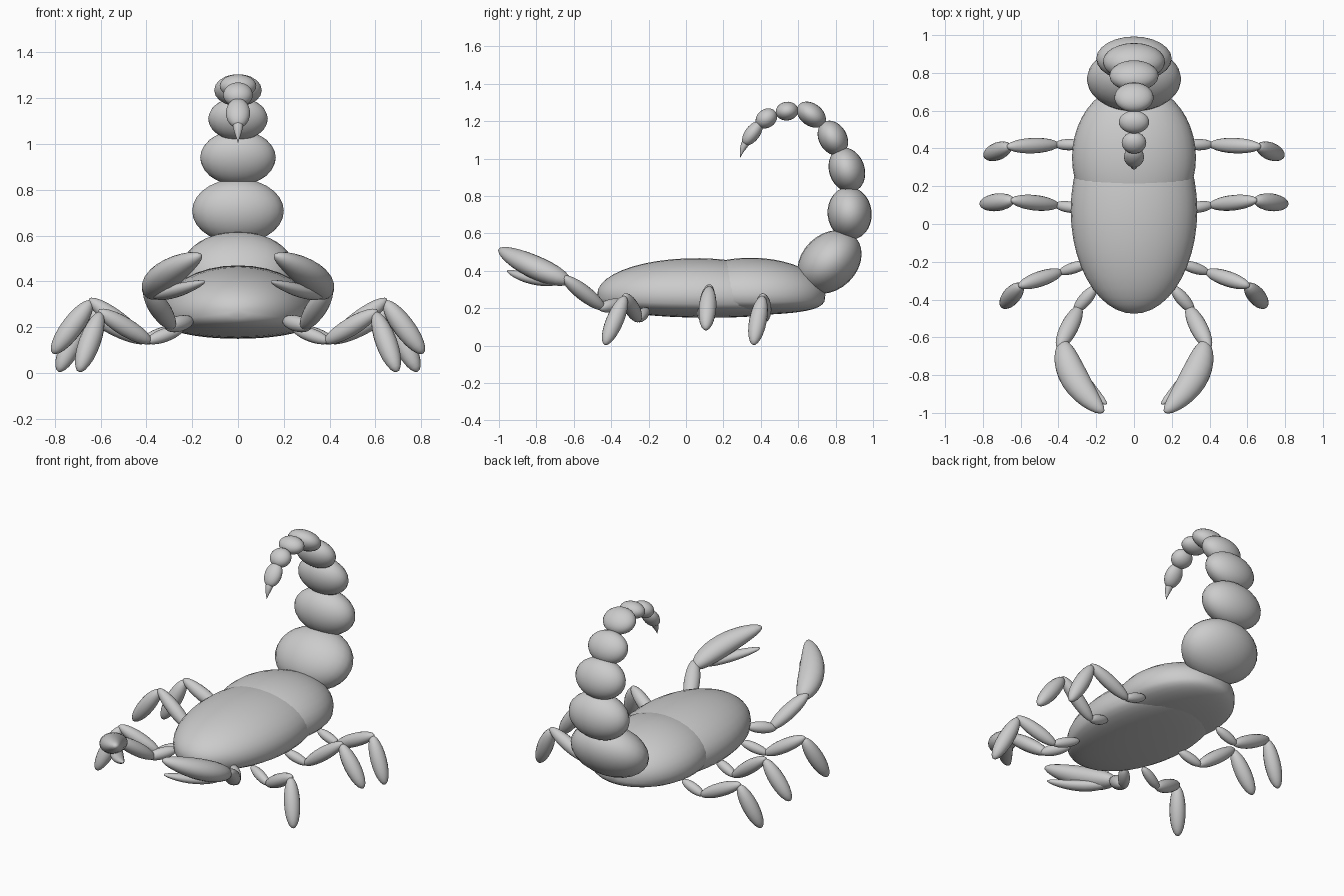
import bpy, bmesh
from mathutils import Vector

if "Cube" in bpy.data.objects:
    bpy.data.objects.remove(bpy.data.objects["Cube"], do_unlink=True)

grey = bpy.data.materials.new("shell grey")
grey.use_nodes = True
colour = (0.6, 0.6, 0.6, 1)
grey.diffuse_color = colour
grey.node_tree.nodes["Principled BSDF"].inputs["Base Color"].default_value = colour


def lobe(name, a, b, width, height, belly=None, taper=0, bulge=(0, 0, 0), segs=20, rings=14):
    """Ellipsoid from a to b; optional flat belly, taper towards b and sideways bulge."""
    a, b, bulge = Vector(a), Vector(b), Vector(bulge)
    axis = b - a
    side = axis.cross(Vector((0, 0, 1))).normalized()
    up = side.cross(axis).normalized()
    bm = bmesh.new()
    bmesh.ops.create_uvsphere(bm, u_segments=segs, v_segments=rings, radius=1)
    for v in bm.verts:
        x, y, t = v.co.x, v.co.y, (v.co.z + 1) / 2
        slim = 1 - taper * t
        h = height
        if belly and y < 0:
            y, h = -abs(y) ** 0.6, belly
        v.co = a + axis * t + side * x * width * slim + up * y * h * slim + bulge * 4 * t * (1 - t)
    bmesh.ops.recalc_face_normals(bm, faces=bm.faces)
    for f in bm.faces:
        f.smooth = True
    mesh = bpy.data.meshes.new(name)
    bm.to_mesh(mesh)
    bm.free()
    mesh.materials.append(grey)
    obj = bpy.data.objects.new(name, mesh)
    bpy.context.collection.objects.link(obj)
    return obj


# Body shells
lobe("front_body", (0, -0.475, 0.275), (0, 0.62, 0.26), 0.335, 0.2, belly=0.118, segs=32, rings=22)
lobe("rear_body", (0, -0.04, 0.28), (0, 0.745, 0.27), 0.328, 0.195, belly=0.108, segs=32, rings=22)

# Tail beads: start (y, z), end (y, z), half width, half thickness
tail = [
    ((0.63, 0.315), (0.905, 0.58), 0.25, 0.148),
    ((0.89, 0.567), (0.86, 0.848), 0.2, 0.118),
    ((0.90, 0.825), (0.82, 1.055), 0.165, 0.095),
    ((0.835, 1.025), (0.735, 1.195), 0.13, 0.075),
    ((0.74, 1.185), (0.6, 1.285), 0.104, 0.06),
    ((0.6, 1.263), (0.48, 1.245), 0.08, 0.05),
    ((0.48, 1.25), (0.38, 1.18), 0.065, 0.05),
    ((0.4, 1.195), (0.31, 1.075), 0.053, 0.04),
]
for i, (p, q, w, h) in enumerate(tail):
    lobe(f"tail_segment_{i + 1}", (0, *p), (0, *q), w, h, segs=24)
lobe("stinger", (0, 0.345, 1.12), (0, 0.29, 1.005), 0.035, 0.032, taper=0.9, bulge=(0, -0.01, 0))

# Legs: hip, ankle joint, knee, foot on the left side
legs = {
    "front": ((0.25, -0.21, 0.19), (0.39, -0.255, 0.14), (0.6, -0.325, 0.265), (0.695, -0.435, 0.005)),
    "middle": ((0.28, 0.08, 0.19), (0.41, 0.1, 0.14), (0.64, 0.125, 0.315), (0.81, 0.105, 0.085)),
    "back": ((0.28, 0.42, 0.19), (0.41, 0.42, 0.14), (0.66, 0.41, 0.265), (0.785, 0.36, 0.005)),
}


def stretch(p, q, extra):
    """Lengthen a segment so neighbouring joints overlap."""
    p, q = Vector(p), Vector(q)
    d = (q - p).normalized() * extra
    return p - d, q + d


for s, label in ((1, "left"), (-1, "right")):
    def flip(p):
        return (s * p[0], p[1], p[2])

    for place, points in legs.items():
        pts = [flip(p) for p in points]
        parts = (("upper", 0.03, 0.012), ("middle", 0.041, 0.014), ("lower", 0.047, 0.0))
        for i, (part, r, extra) in enumerate(parts):
            a, b = stretch(pts[i], pts[i + 1], extra)
            lobe(f"{label}_{place}_leg_{part}", a, b, r, r, segs=16, rings=12)

    # Pincer arms
    lobe(f"{label}_arm_base", flip((0.2, -0.33, 0.23)), flip((0.315, -0.465, 0.2)), 0.035, 0.035)
    lobe(f"{label}_forearm", flip((0.285, -0.435, 0.195)), flip((0.4, -0.66, 0.37)), 0.047, 0.042)
    # Claw with a thick upper finger and a thin lower one
    lobe(f"{label}_claw", flip((0.385, -0.62, 0.34)), flip((0.165, -1.0, 0.515)), 0.085, 0.07,
         taper=0.25, bulge=flip((0.035, -0.015, 0)))
    lobe(f"{label}_claw_finger", flip((0.38, -0.67, 0.34)), flip((0.145, -0.955, 0.4)), 0.045, 0.035,
         taper=0.3, bulge=flip((0.015, -0.01, -0.012)))
